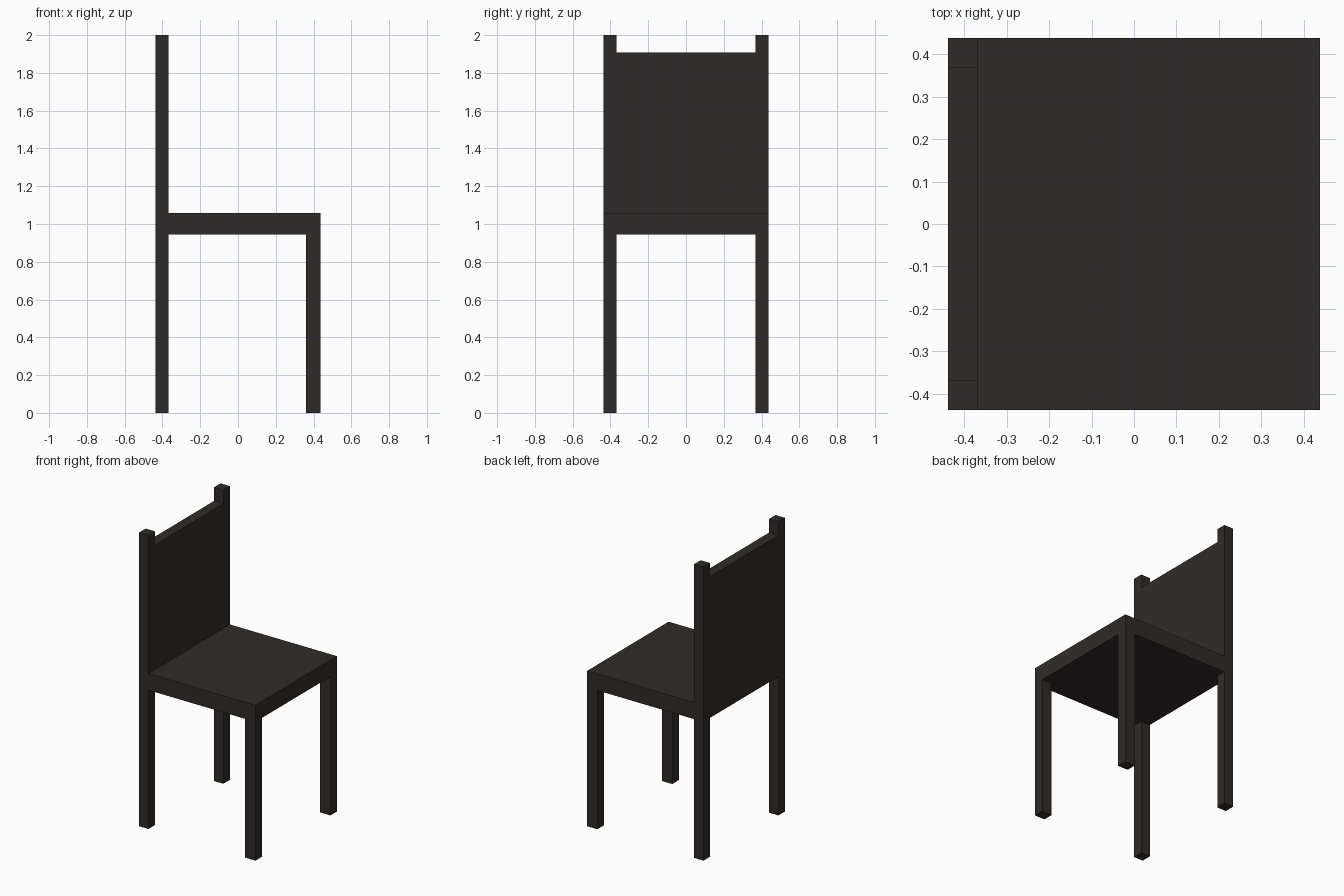
import bpy

if "Cube" in bpy.data.objects:
    bpy.data.objects.remove(bpy.data.objects["Cube"])

HALF = 0.438          # half width and half depth of the chair
POST = 0.07           # thickness of the posts and back
SEAT_LOW, SEAT_TOP = 0.945, 1.058
BACK_TOP = 1.907
INNER = HALF - POST

wood = bpy.data.materials.new("dark_wood")
wood.diffuse_color = (0.031, 0.024, 0.024, 1)
wood.use_nodes = True
wood.node_tree.nodes["Principled BSDF"].inputs["Base Color"].default_value = wood.diffuse_color


def box(name, low, high):
    """Box spanning two opposite corners."""
    centre = [(a + b) / 2 for a, b in zip(low, high)]
    bpy.ops.mesh.primitive_cube_add(size=1, location=centre)
    obj = bpy.context.object
    obj.name = name
    obj.scale = [b - a for a, b in zip(low, high)]
    bpy.ops.object.transform_apply(location=False, rotation=False, scale=True)
    obj.data.materials.append(wood)
    return obj


# Seat slab, butting against the back
box("seat", (-INNER, -HALF, SEAT_LOW), (HALF, HALF, SEAT_TOP))

# Backrest panel, flush with the posts and running down behind the seat
box("back_panel", (-HALF, -INNER, SEAT_LOW), (-INNER, INNER, BACK_TOP))

# Full-height back posts and short front legs on both sides
for side, y0, y1 in (("right", -HALF, -INNER), ("left", INNER, HALF)):
    box(f"back_post_{side}", (-HALF, y0, 0), (-INNER, y1, 2))
    box(f"front_leg_{side}", (HALF - 0.077, y0, 0), (HALF, y1, SEAT_LOW))
